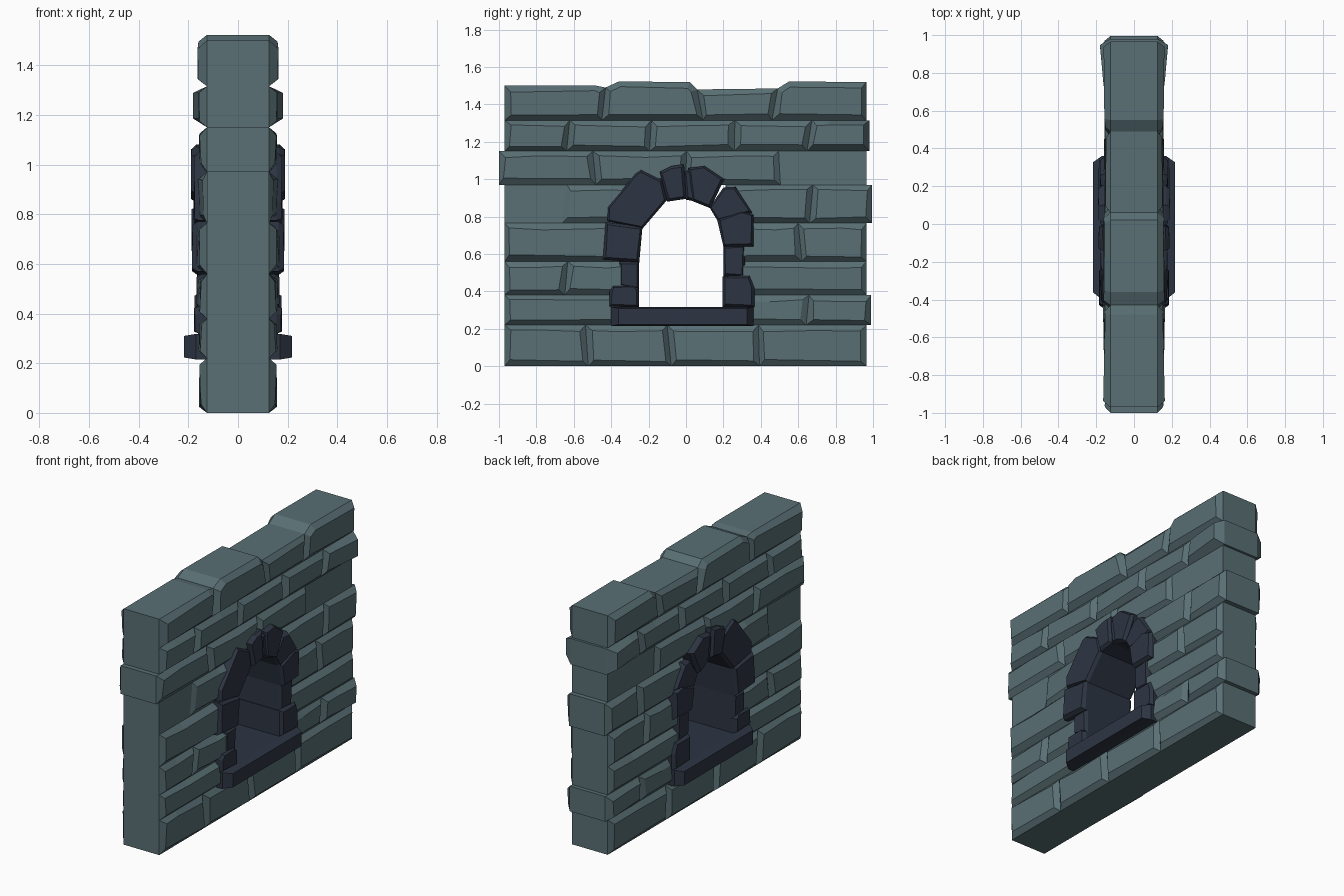
import bpy, bmesh, random
from mathutils import Vector

if "Cube" in bpy.data.objects:
    bpy.data.objects.remove(bpy.data.objects["Cube"])

random.seed(4)
CORE = 0.125  # half thickness of the wall between the raised faces


def material(name, rgb):
    m = bpy.data.materials.new(name)
    m.diffuse_color = (*rgb, 1)
    m.use_nodes = True
    m.node_tree.nodes["Principled BSDF"].inputs["Base Color"].default_value = m.diffuse_color
    return m


STONE = material("grey green stone", (0.10, 0.16, 0.175))
DARK = material("dark slate", (0.026, 0.035, 0.055))


def inset(poly, w):
    """Mitred inward offset of a counter-clockwise (y, z) outline."""
    out = []
    n = len(poly)
    for i in range(n):
        a, b, c = (Vector(poly[(i + k) % n]) for k in (-1, 0, 1))
        e1, e2 = (b - a).normalized(), (c - b).normalized()
        n1, n2 = Vector((-e1.y, e1.x)), Vector((-e2.y, e2.x))
        out.append(b + (n1 + n2) * w / (1 + n1.dot(n2)))
    return out


def add_stone(bm, poly, depth, core=CORE, bevel=0.03, rough=0.006):
    """Block through the wall, with a chamfered face on both sides.
    depth = half thickness at the low-y and high-y ends."""
    lo, hi = min(p[0] for p in poly), max(p[0] for p in poly)
    cap = []
    for p in inset(poly, bevel):
        d = depth[0] + (depth[1] - depth[0]) * (p[0] - lo) / (hi - lo)
        cap.append((d + random.uniform(-rough, rough) * 0.7,
                    p[0] + random.uniform(-rough, rough),
                    p[1] + random.uniform(-rough, rough)))
    rings = [[(core, *p) for p in poly], [(-core, *p) for p in poly]]
    if max(depth) > core:
        rings = [cap] + rings + [[(-x, y, z) for x, y, z in cap]]
    rings = [[bm.verts.new(v) for v in r] for r in rings]
    n = len(poly)
    for r, s in zip(rings, rings[1:]):
        for i in range(n):
            bm.faces.new((r[i], s[i], s[(i + 1) % n], r[(i + 1) % n]))
    bm.faces.new(rings[0])
    bm.faces.new(rings[-1][::-1])


def finish(name, bm, mat):
    bmesh.ops.recalc_face_normals(bm, faces=bm.faces)
    me = bpy.data.meshes.new(name)
    bm.to_mesh(me)
    bm.free()
    me.materials.append(mat)
    bpy.context.collection.objects.link(bpy.data.objects.new(name, me))


# Brick courses: bottom, top, then runs of joints with depths per brick
F = 0.12  # flush brick without a raised face
courses = [
    (0.0, 0.22, [([-0.97, -0.53, -0.09, 0.39, 0.965],
                  [(.153, .15), (.15, .155), (.155, .15), (.15, .15)])]),
    (0.22, 0.38, [([-0.97, -0.33], [(.15, .16)]),
                  ([0.28, 0.65, 0.99], [(.15, .15), (.15, .165)])]),
    (0.38, 0.56, [([-0.97, -0.64, -0.30], [(.15, .155), (.15, .16)]),
                  ([0.26, 0.965], [(.155, .15)])]),
    (0.56, 0.765, [([-0.97, -0.32], [(.15, .165)]),
                   ([0.26, 0.61, 0.965], [(.155, .15), (.15, .15)])]),
    (0.765, 0.97, [([-0.97, -0.65, -0.26], [(F, F), (.14, .165)]),
                   ([0.21, 0.67, 0.995], [(.16, .15), (.15, .16)])]),
    (0.97, 1.15, [([-1.0, -0.49, 0.0, 0.5, 0.965],
                   [(.153, .15), (.155, .155), (.155, .15), (F, F)])]),
    (1.15, 1.315, [([-0.97, -0.63, -0.19, 0.26, 0.66, 0.98],
                    [(.155, .16), (.16, .15), (.15, .155), (.155, .15), (.15, .182)])]),
]
for k, (z0, z1, runs) in enumerate(courses):
    bm = bmesh.new()
    for joints, depths in runs:
        skew = [0] + [random.uniform(-0.014, 0.014) for _ in joints[2:]] + [0]
        for i, d in enumerate(depths):
            a, b, s, t = joints[i], joints[i + 1], skew[i], skew[i + 1]
            m = a + (b - a) * random.uniform(0.3, 0.7)
            add_stone(bm, [(a - s, z0), (b - t, z0), (b + t, z1), (m, z1), (a + s, z1)], d)
    finish(f"brick_course_{k + 1}", bm, STONE)

# Uneven top course
bm = bmesh.new()
z = 1.315
for poly, d in [
    ([(-.97, z), (-.45, z), (-.43, 1.49), (-.48, 1.5), (-.97, 1.5)], (.16, .155)),
    ([(-.45, z), (.09, z), (.06, 1.48), (.02, 1.52), (-.36, 1.522), (-.43, 1.49)], (.16, .16)),
    ([(.09, z), (.46, z), (.49, 1.485), (.06, 1.48)], (.15, .15)),
    ([(.46, z), (.965, z), (.965, 1.52), (.55, 1.522), (.49, 1.485)], (.155, .16)),
]:
    add_stone(bm, poly, d)
finish("top_course", bm, STONE)

# Window sill
bm = bmesh.new()
add_stone(bm, [(-.40, .215), (.36, .215), (.36, .318), (-.40, .318)],
          (.217, .217), core=.17, bevel=.008, rough=0)
for v in bm.verts:  # tapered sill ends
    if abs(v.co.x) > 0.2:
        v.co.y += 0.03 if v.co.y < 0 else -0.025
finish("window_sill", bm, DARK)

# Jamb stones beside the opening
bm = bmesh.new()
for poly, d in [
    ([(-.41, .318), (-.25, .318), (-.25, .41), (-.28, .435), (-.39, .43), (-.41, .40)], .175),
    ([(-.355, .43), (-.25, .41), (-.25, .56), (-.355, .56)], .165),
    ([(-.445, .57), (-.25, .555), (-.233, .74), (-.30, .755), (-.43, .77)], .183),
    ([(.195, .318), (.365, .318), (.365, .42), (.34, .485), (.195, .48)], .175),
    ([(.20, .48), (.315, .48), (.315, .645), (.20, .645)], .165),
]:
    add_stone(bm, poly, (d, d), core=d - .02, bevel=.012, rough=.004)
finish("jamb_stones", bm, DARK)

# Arch stones over the opening
bm = bmesh.new()
for poly, d in [
    ([(-.42, .775), (-.233, .735), (-.10, .89), (-.13, .995), (-.24, 1.05), (-.27, 1.03), (-.417, .85)], .175),
    ([(-.10, .88), (.0, .895), (-.01, 1.08), (-.08, 1.07), (-.14, 1.04)], .188),
    ([(.0, .89), (.06, .88), (.05, 1.06), (-.01, 1.04)], .175),
    ([(.03, .885), (.13, .845), (.205, 1.0), (.10, 1.07), (.01, 1.06)], .187),
    ([(.125, .85), (.17, .775), (.355, .82), (.265, .96), (.20, .955)], .178),
    ([(.20, .64), (.36, .64), (.36, .81), (.30, .83), (.165, .79)], .185),
]:
    add_stone(bm, poly, (d, d), core=d - .02, bevel=.012, rough=.004)
finish("arch_stones", bm, DARK)
